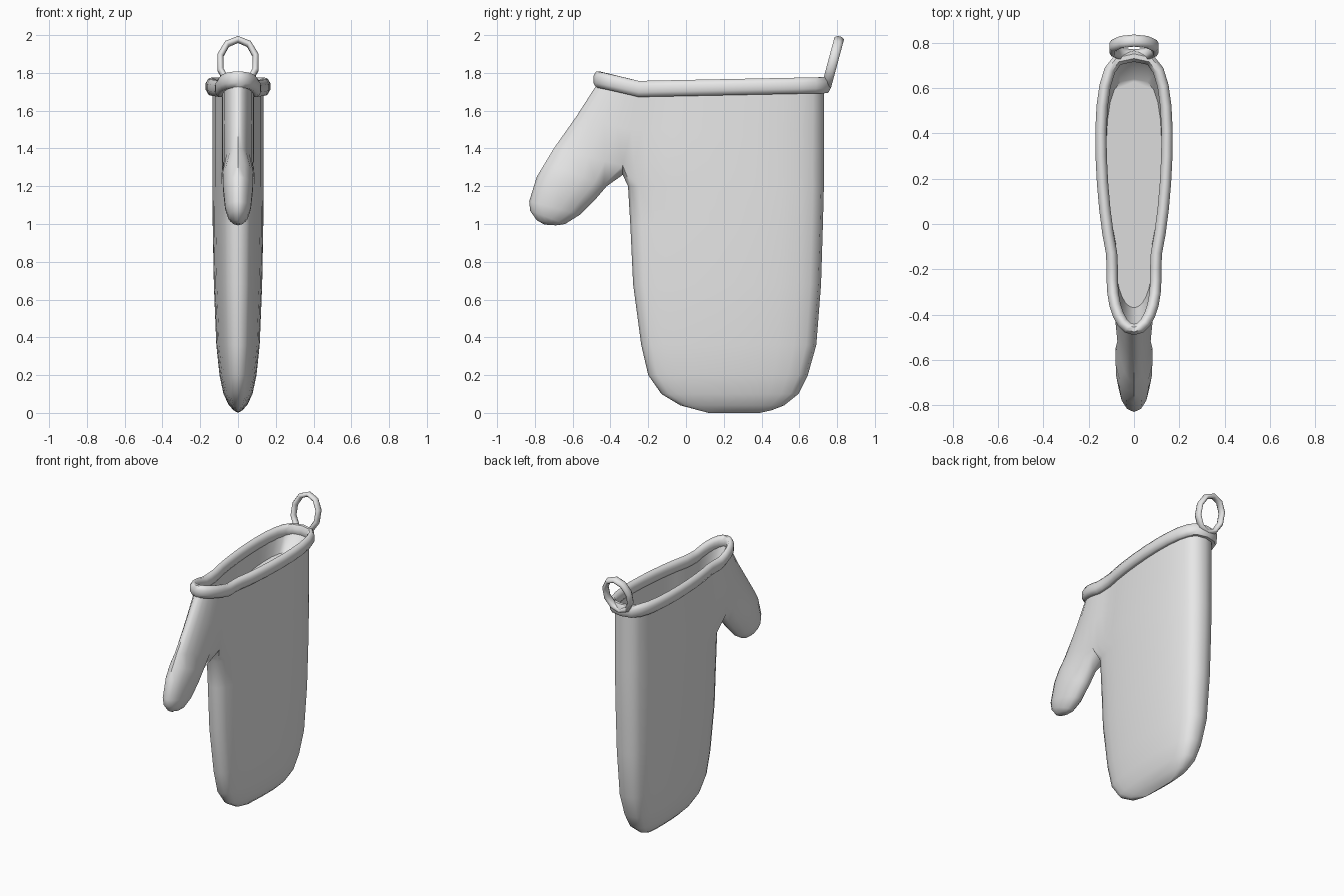
import bpy, bmesh
from math import sin, cos, pi, radians
from mathutils import Vector

cube = bpy.data.objects.get("Cube")
if cube:
    bpy.data.objects.remove(cube, do_unlink=True)

fabric = bpy.data.materials.new("light grey fabric")
fabric.use_nodes = True
GREY = (0.8, 0.8, 0.8, 1)
fabric.diffuse_color = GREY
fabric.node_tree.nodes["Principled BSDF"].inputs["Base Color"].default_value = GREY

K = 6        # stations around the thumb half
M = 12       # stations along the hand half
THUMB_W = 0.085


def finish(bm, name, angle):
    bmesh.ops.remove_doubles(bm, verts=bm.verts, dist=0.0005)
    bmesh.ops.recalc_face_normals(bm, faces=bm.faces)
    mesh = bpy.data.meshes.new(name)
    bm.to_mesh(mesh)
    bm.free()
    mesh.materials.append(fabric)
    obj = bpy.data.objects.new(name, mesh)
    bpy.context.collection.objects.link(obj)
    bpy.ops.object.select_all(action='DESELECT')
    obj.select_set(True)
    bpy.context.view_layer.objects.active = obj
    bpy.ops.object.shade_smooth_by_angle(angle=radians(angle))
    return obj


def hand_x(phi, width):
    # Flat oval that is fuller toward the back
    return width * 1.16 * max(sin(phi), 0) ** 0.6 * (1 - 0.16 * (1 + cos(phi)))


def upper_row(front, fork, back, width):
    """Half outline of thumb and hand together, front seam to back seam."""
    row = []
    for j in range(K + 1):
        a = pi / 2 * j / K
        y, z = front.lerp(fork, 1 - cos(a))
        row.append(Vector((THUMB_W * sin(a), y, z)))
    for i in range(2, M + 2):
        phi = pi * i / (M + 1)
        y, z = fork.lerp(back, (1 - cos(phi)) / 2)
        x = hand_x(phi, width)
        row.append(Vector((max(x, THUMB_W) if phi < pi / 2 else x, y, z)))
    row[-1].x = 0
    return row


def thumb_row(outer, inner, width):
    row = []
    for j in range(K + 2):
        a = pi * j / (K + 1)
        y, z = outer.lerp(inner, (1 - cos(a)) / 2)
        row.append(Vector((width * sin(a) if j <= K else 0, y, z)))
    return row


def hand_row(z, front, back, width):
    row = []
    for i in range(M + 2):
        phi = pi * i / (M + 1)
        y = front + (back - front) * (1 - cos(phi)) / 2
        row.append(Vector((hand_x(phi, width) if 0 < i <= M else 0, y, z)))
    return row


def loft(bm, rows):
    grid = [[bm.verts.new(p) for p in row] for row in rows]
    for r, s in zip(grid, grid[1:]):
        for i in range(len(r) - 1):
            bm.faces.new((r[i], r[i + 1], s[i + 1], s[i]))


def sweep(name, path, outs, ups, half_out, half_up, sides):
    """Closed tube with an oval section along a closed path."""
    bm = bmesh.new()
    rings = []
    for p, o, u in zip(path, outs, ups):
        rings.append([bm.verts.new(p + o * half_out * cos(2 * pi * (s + 0.5) / sides)
                                   + u * half_up * sin(2 * pi * (s + 0.5) / sides))
                      for s in range(sides)])
    for n in range(len(rings)):
        r, q = rings[n - 1], rings[n]
        for s in range(sides):
            bm.faces.new((r[s - 1], r[s], q[s], q[s - 1]))
    return finish(bm, name, 60)


def V(y, z):
    return Vector((y, z))


# Mitt: shared cuff, forking into thumb and hand
uppers = [upper_row(V(-0.455, 1.765), V(-0.25, 1.715), V(0.73, 1.735), 0.135),
          upper_row(V(-0.58, 1.57), V(-0.29, 1.50), V(0.73, 1.50), 0.135),
          upper_row(V(-0.70, 1.40), V(-0.335, 1.31), V(0.73, 1.30), 0.135)]
crotch = Vector((0, -0.335, 1.26))
top, split = uppers[0], uppers[-1]

thumb = [split[:K + 1] + [crotch],
         thumb_row(V(-0.745, 1.325), V(-0.42, 1.20), 0.083),
         thumb_row(V(-0.79, 1.25), V(-0.48, 1.13), 0.081),
         thumb_row(V(-0.83, 1.12), V(-0.56, 1.05), 0.070),
         thumb_row(V(-0.825, 1.07), V(-0.64, 1.00), 0.052),
         thumb_row(V(-0.79, 1.02), V(-0.67, 0.995), 0.030),
         thumb_row(V(-0.75, 0.997), V(-0.69, 0.993), 0)]

hand = [[crotch] + split[K:]]
for z, front, back, width in ((1.20, -0.307, 0.73, 0.135), (1.0, -0.295, 0.725, 0.134),
                              (0.68, -0.28, 0.715, 0.128), (0.36, -0.237, 0.69, 0.115),
                              (0.20, -0.20, 0.645, 0.098), (0.10, -0.13, 0.595, 0.077),
                              (0.04, -0.03, 0.52, 0.048), (0.013, 0.07, 0.45, 0.022),
                              (0.0, 0.12, 0.39, 0)):
    hand.append(hand_row(z, front, back, width))

# Shallow pocket inside the cuff
floor, middle = [], []
for p in top:
    t = (p.y - top[0].y) / (top[-1].y - top[0].y)
    q = Vector((p.x * 0.9, -0.37 + 1.01 * t, 1.50 + 0.11 * t))
    floor.append(q)
    middle.append(Vector((0, q.y, q.z)))

bm = bmesh.new()
for rows in (uppers, thumb, hand, [top, floor, middle]):
    loft(bm, rows)
bmesh.ops.remove_doubles(bm, verts=bm.verts, dist=0.0005)
bmesh.ops.mirror(bm, geom=bm.verts[:] + bm.edges[:] + bm.faces[:],
                 axis='X', merge_dist=0.0005)
finish(bm, "mitt", 50)

# Rolled hem around the opening
path = top + [Vector((-p.x, p.y, p.z)) for p in top[-2:0:-1]]
up = Vector((0, 0, 1))
outs = []
for n in range(len(path)):
    d = path[(n + 1) % len(path)] - path[n - 1]
    outs.append(Vector((d.y, -d.x, 0)).normalized())
path = [p + o * 0.011 for p, o in zip(path, outs)]
sweep("cuff_hem", path, outs, [up] * len(path), 0.027, 0.046, 8)

# Hanging loop leaning back from the hem
centre = Vector((0, 0.777, 1.855))
lean = Vector((0, 0.26, 0.966))
axis = Vector((0, 0.966, -0.26))
side = Vector((1, 0, 0))
path, outs = [], []
for n in range(10):
    a = 2 * pi * n / 10
    outs.append(side * sin(a) + lean * cos(a))
    path.append(centre + side * 0.098 * sin(a) + lean * 0.126 * cos(a))
sweep("hanging_loop", path, outs, [axis] * 10, 0.018, 0.028, 8)
